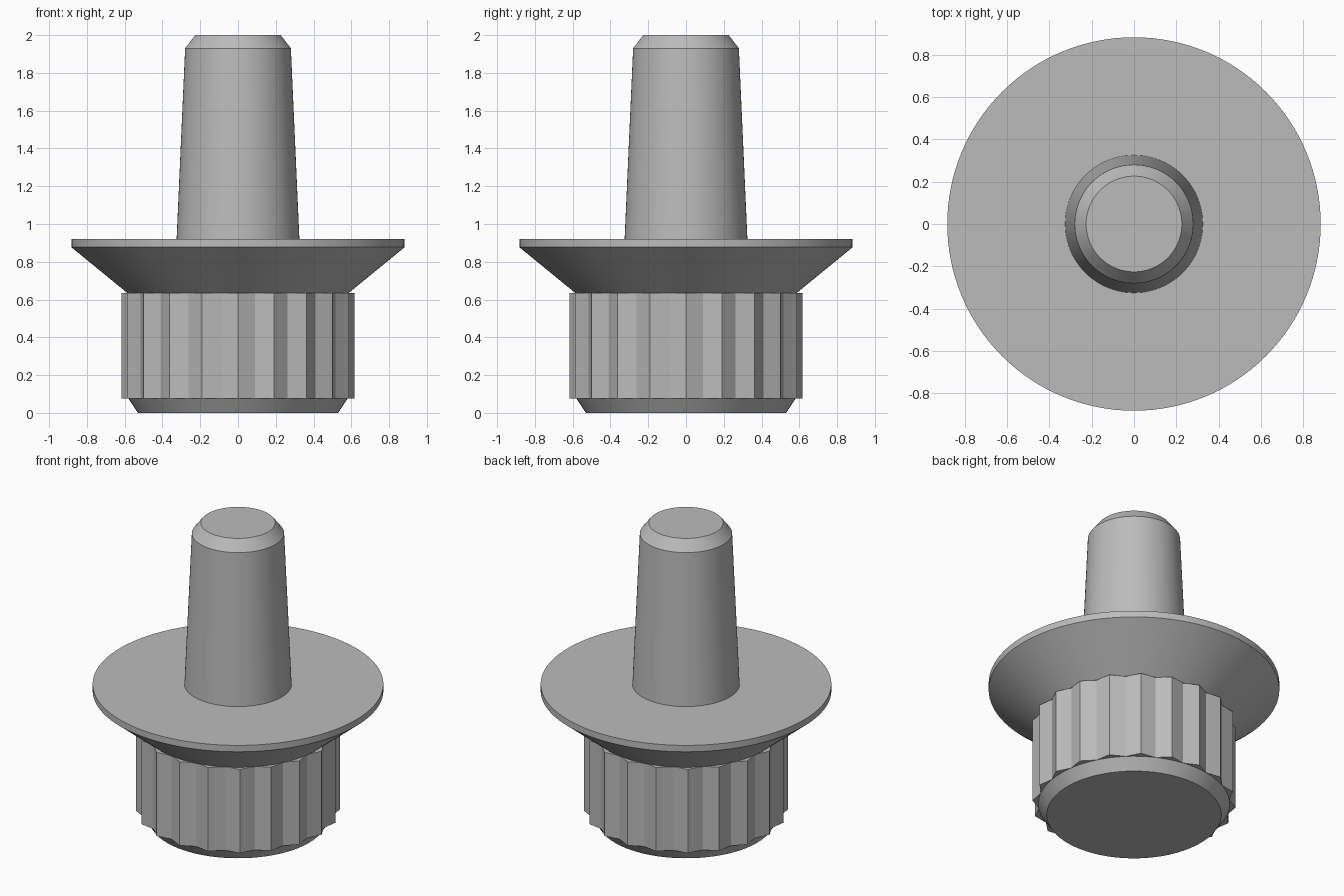
import bpy, bmesh
from math import pi, sin, cos, radians

cube = bpy.data.objects.get("Cube")
if cube:
    bpy.data.objects.remove(cube, do_unlink=True)

grey = bpy.data.materials.new("plain grey")
grey.use_nodes = True
grey.diffuse_color = (0.5, 0.5, 0.5, 1)
grey.node_tree.nodes["Principled BSDF"].inputs["Base Color"].default_value = (0.5, 0.5, 0.5, 1)


def circle(radius, sides):
    return [(radius * cos(2 * pi * i / sides), radius * sin(2 * pi * i / sides))
            for i in range(sides)]


def loft(name, rings, smooth=True):
    """Capped solid through (outline, height) rings of equal point count."""
    bm = bmesh.new()
    loops = [[bm.verts.new((x, y, z)) for x, y in outline] for outline, z in rings]
    count = len(loops[0])
    for low, high in zip(loops, loops[1:]):
        for i in range(count):
            j = (i + 1) % count
            bm.faces.new((low[i], low[j], high[j], high[i]))
    bm.faces.new(loops[0][::-1])
    bm.faces.new(loops[-1])
    mesh = bpy.data.meshes.new(name)
    bm.to_mesh(mesh)
    bm.free()
    mesh.materials.append(grey)
    obj = bpy.data.objects.new(name, mesh)
    bpy.context.collection.objects.link(obj)
    if smooth:
        bpy.ops.object.select_all(action='DESELECT')
        obj.select_set(True)
        bpy.context.view_layer.objects.active = obj
        bpy.ops.object.shade_smooth_by_angle(angle=radians(25))
    return obj


def turned(name, profile, sides=96):
    return loft(name, [(circle(r, sides), z) for r, z in profile])


# Chamfered foot under the grip
turned("foot", [(0.53, 0), (0.58, 0.075), (0.58, 0.1)])

# Fluted grip: twenty ridges with shallow valleys between them
ridges = 20
fluted = []
for i in range(2 * ridges):
    r = 0.58 if i % 2 else 0.618
    fluted.append((r * cos(pi * i / ridges), r * sin(pi * i / ridges)))
loft("fluted_grip", [(fluted, 0.075), (fluted, 0.635)], smooth=False)

# Flared flange with a thin upright rim
turned("flange", [(0.585, 0.634), (0.882, 0.877), (0.882, 0.92)], 128)

# Tapered stem with a chamfered tip
turned("stem", [(0.326, 0.9), (0.28, 1.93), (0.226, 2.0)])
